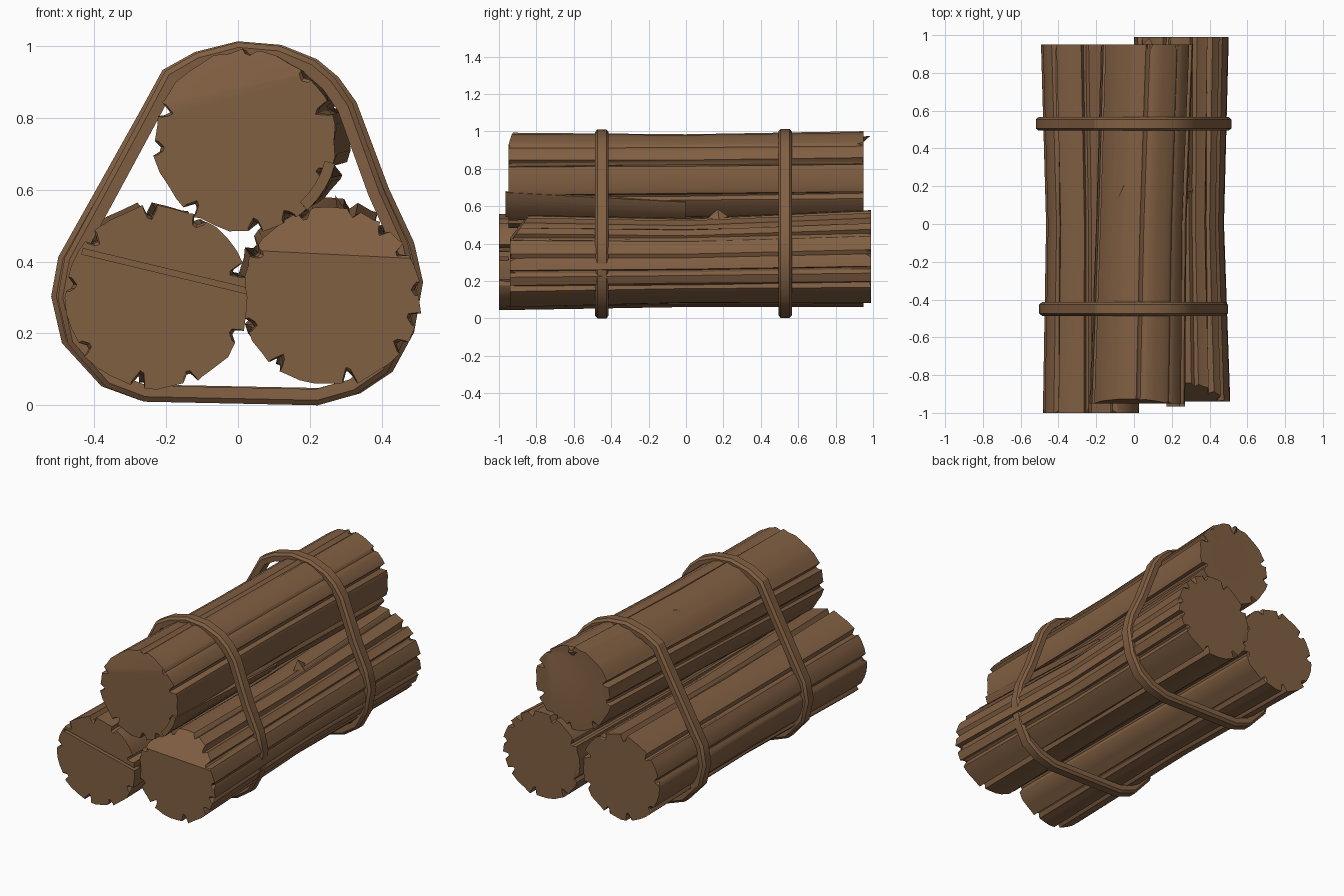
import bpy, bmesh, math, random
from mathutils import Vector

if "Cube" in bpy.data.objects:
    bpy.data.objects.remove(bpy.data.objects["Cube"])

random.seed(4)
brown = bpy.data.materials.new("bark_brown")
brown.diffuse_color = (0.22, 0.115, 0.055, 1)
brown.use_nodes = True
brown.node_tree.nodes["Principled BSDF"].inputs["Base Color"].default_value = brown.diffuse_color


def finish(bm, name, angle=28):
    bmesh.ops.recalc_face_normals(bm, faces=bm.faces)
    me = bpy.data.meshes.new(name)
    bm.to_mesh(me)
    bm.free()
    me.materials.append(brown)
    ob = bpy.data.objects.new(name, me)
    bpy.context.collection.objects.link(ob)
    bpy.ops.object.select_all(action='DESELECT')
    ob.select_set(True)
    bpy.context.view_layer.objects.active = ob
    bpy.ops.object.shade_smooth_by_angle(angle=math.radians(angle))
    return ob


def bridge(bm, a, b):
    n = len(a)
    for i in range(n):
        j = (i + 1) % n
        bm.faces.new((a[i], a[j], b[j], b[i]))


def log(name, stations, grooves, chip=None):
    """Log along y: stations (y, x, z, radius), grooves (degrees, depth)."""
    # bark outline: round, broken by narrow stepped grooves
    pts = [(a, 0) for a in range(0, 360, 10)
           if all(abs((a - g + 180) % 360 - 180) > 7 for g, d in grooves)]
    for g, d in grooves:
        pts += [((g - 5) % 360, 0), ((g - 1) % 360, d), ((g + 2) % 360, d * 0.8), ((g + 4) % 360, -0.004)]
    pts.sort()
    wobble = [random.uniform(-0.006, 0.003) for _ in pts]
    bm = bmesh.new()
    rings = []
    last = len(stations) - 1
    for k, (y, x, z, r) in enumerate(stations):
        end = k in (0, last)
        inward = 1 if k == 0 else -1
        ring = []
        for (a, d), w in zip(pts, wobble):
            rr = r + w - d * (1 if end else 0.35)
            dy = inward * random.uniform(0.005, 0.035) if end and d > 0 else 0
            t = math.radians(a)
            ring.append(bm.verts.new((x + rr * math.cos(t), y + dy, z + rr * math.sin(t))))
        rings.append(ring)
    for a, b in zip(rings, rings[1:]):
        bridge(bm, a, b)
    # flat sawn ends inside the ragged rim
    for ring, (y, x, z, r) in ((rings[0], stations[0]), (rings[-1], stations[-1])):
        inner = [bm.verts.new((x + (v.co.x - x) * 0.96, y, z + (v.co.z - z) * 0.96)) for v in ring]
        bridge(bm, ring, inner)
        bm.faces.new(inner)
    # split-off piece at one end
    if chip:
        cut = bmesh.ops.bisect_plane(bm, geom=bm.verts[:] + bm.edges[:] + bm.faces[:],
                                     plane_co=chip[0], plane_no=Vector(chip[1]).normalized(),
                                     clear_outer=True)
        edges = [e for e in cut["geom_cut"] if isinstance(e, bmesh.types.BMEdge) and e.is_boundary]
        bmesh.ops.holes_fill(bm, edges=edges, sides=0)
    return finish(bm, name)


left_log = log("left_log",
    [(-1.0, -0.225, 0.30, 0.255), (0, -0.225, 0.30, 0.238), (0.95, -0.24, 0.312, 0.25)],
    [(18, 0.03), (62, 0.022), (95, 0.03), (138, 0.03), (172, 0.015), (215, 0.02), (258, 0.035), (292, 0.025), (335, 0.02)])
right_log = log("right_log",
    [(-0.94, 0.258, 0.305, 0.25), (0, 0.247, 0.308, 0.23), (0.99, 0.248, 0.328, 0.252)],
    [(5, 0.012), (32, 0.03), (52, 0.03), (75, 0.02), (108, 0.03), (150, 0.025), (200, 0.02), (232, 0.03), (283, 0.04), (325, 0.025), (345, 0.02)],
    chip=((0.26, -0.94, 0.42), (0.03, -0.8, 0.6)))
top_log = log("top_log",
    [(-0.95, 0.02, 0.735, 0.253), (0, 0.04, 0.742, 0.24), (0.95, 0.072, 0.752, 0.244)],
    [(22, 0.03), (48, 0.012), (88, 0.012), (160, 0.025), (185, 0.015), (232, 0.03), (277, 0.03), (300, 0.02), (338, 0.03)],
    chip=((0, -0.953, 0.87), (-0.05, -0.97, 0.22)))

# crack across the front of the left log
bpy.ops.mesh.primitive_cube_add(size=1, location=(-0.19, -1.0, 0.37), rotation=(0, math.radians(13.5), 0))
cutter = bpy.context.object
cutter.name = "crack_cutter"
cutter.scale = (0.5, 0.1, 0.016)
cutter.hide_render = True
cutter.hide_viewport = True
cutter.display_type = 'WIRE'
mod = left_log.modifiers.new("crack", 'BOOLEAN')
mod.operation = 'DIFFERENCE'
mod.object = cutter


# loose bark strip on the lower right of the top log
bm = bmesh.new()
ends = []
for y, x, z, a0, a1, r in ((-0.965, 0.02, 0.735, -14, -48, 0.258), (0.0, 0.04, 0.742, -29, -55, 0.25)):
    arc = [math.radians(a0 + (a1 - a0) * i / 4) for i in range(5)]
    outline = [(t, r) for t in arc] + [(t, r - 0.03) for t in reversed(arc)]
    ends.append([bm.verts.new((x + q * math.cos(t), y, z + q * math.sin(t))) for t, q in outline])
bridge(bm, *ends)
for e in ends:
    bm.faces.new(e)
finish(bm, "bark_strip")


def splinter(name, corners, tip):
    """Small three-sided sliver of bark."""
    bm = bmesh.new()
    base = [bm.verts.new(c) for c in corners]
    top = bm.verts.new(tip)
    bm.faces.new(base)
    for i in range(3):
        bm.faces.new((base[i], base[(i + 1) % 3], top))
    finish(bm, name, 10)


splinter("top_splinter", [(-0.1, 0.1, 0.93), (0.0, 0.1, 0.965), (-0.06, 0.25, 0.945)], (-0.055, 0.2, 0.962))
splinter("side_splinter", [(0.28, 0.1, 0.52), (0.28, 0.26, 0.52), (0.33, 0.18, 0.5)], (0.27, 0.17, 0.585))
splinter("back_splinter", [(0.0, 0.9, 0.96), (0.13, 0.9, 0.97), (0.06, 0.9, 0.9)], (0.08, 0.985, 0.975))

# binding straps around the bundle
loop = [(-0.27, 0.01), (0.23, 0.0), (0.34, 0.03), (0.43, 0.09), (0.49, 0.2), (0.515, 0.34),
        (0.49, 0.45), (0.42, 0.6), (0.33, 0.84), (0.28, 0.91), (0.22, 0.96), (0.12, 1.0),
        (0.0, 1.01), (-0.12, 0.98), (-0.21, 0.93), (-0.27, 0.82), (-0.41, 0.57), (-0.5, 0.41),
        (-0.52, 0.3), (-0.49, 0.17), (-0.38, 0.05)]
section = [(0, -0.024), (0, 0.024), (0.014, 0.036), (0.045, 0.034), (0.045, -0.034), (0.014, -0.036)]


def strap(name, y, sx, dz):
    bm = bmesh.new()
    path = [Vector((x * sx, z + dz)) for x, z in loop]
    rings = []
    for i, p in enumerate(path):
        a = (p - path[i - 1]).normalized()
        b = (path[(i + 1) % len(path)] - p).normalized()
        t = (a + b).normalized()
        n = Vector((-t.y, t.x)) / t.dot(b)
        rings.append([bm.verts.new((p.x + n.x * o, y + w, p.y + n.y * o)) for o, w in section])
    for i, ring in enumerate(rings):
        bridge(bm, ring, rings[(i + 1) % len(rings)])
    finish(bm, name)


strap("front_strap", -0.45, 0.965, 0.0)
strap("back_strap", 0.53, 1.0, 0.003)
